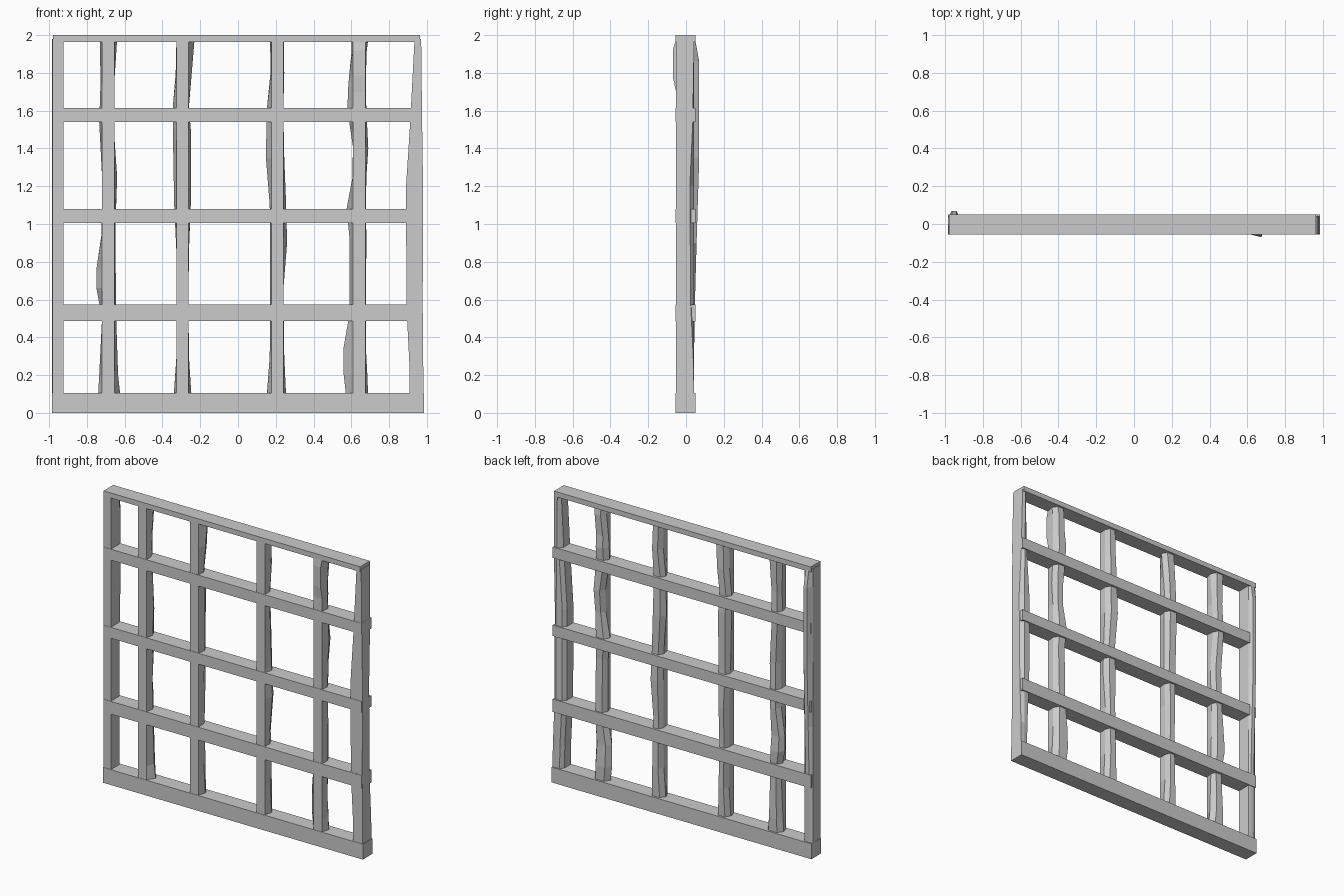
import bpy, bmesh


def rail(name, x0, x1, z0, z1):
    """Straight sawn cross beam."""
    bpy.ops.mesh.primitive_cube_add(size=1, location=((x0 + x1) / 2, -0.003, (z0 + z1) / 2))
    ob = bpy.context.object
    ob.name = name
    ob.scale = (x1 - x0, 0.105, z1 - z0)
    bpy.ops.object.transform_apply(location=True, rotation=False, scale=True)


def loft(name, rings):
    """Skin a stack of equal-sided cross-sections and cap both ends."""
    bm = bmesh.new()
    vs = [[bm.verts.new(p) for p in r] for r in rings]
    n = len(rings[0])
    for a, b in zip(vs, vs[1:]):
        for i in range(n):
            j = (i + 1) % n
            bm.faces.new((a[i], a[j], b[j], b[i]))
    bm.faces.new(vs[0][::-1])
    bm.faces.new(vs[-1])
    bmesh.ops.recalc_face_normals(bm, faces=bm.faces)
    me = bpy.data.meshes.new(name)
    bm.to_mesh(me)
    bm.free()
    bpy.context.collection.objects.link(bpy.data.objects.new(name, me))


def post(name, core, stations, bulge=None):
    """Flat straight front face, rough-hewn sides (z, left, right) behind it."""
    rings = []
    f0, f1 = core
    for k, (z, l, r) in enumerate(stations):
        back = 0.040 if k % 2 else 0.033
        fy = (bulge or {}).get(z, -0.053)
        t = 0.22 * (r - l)
        rings.append([(f0, -0.053, z), (f1, fy, z), (r, 0.0, z),
                      (r - t, back, z), (l + t, back, z), (l, 0.0, z)])
    loft(name, rings)


# Horizontal beams
rail("bottom_rail", -0.985, 0.985, 0.0, 0.105)
rail("lower_rail", -0.98, 0.975, 0.485, 0.573)
rail("middle_rail", -0.98, 0.975, 1.005, 1.08)
rail("upper_rail", -0.98, 0.975, 1.54, 1.615)
rail("top_rail", -0.98, 0.965, 1.965, 2.0)

# Inner rough posts
post("post_1", (-0.72, -0.655), [
    (0.02, -0.745, -0.615), (0.2, -0.735, -0.635), (0.5, -0.72, -0.645),
    (0.66, -0.75, -0.645), (0.76, -0.75, -0.648), (0.95, -0.722, -0.65),
    (1.25, -0.72, -0.64), (1.54, -0.735, -0.66), (1.75, -0.728, -0.655), (1.98, -0.732, -0.64)])
post("post_2", (-0.325, -0.262), [
    (0.02, -0.345, -0.242), (0.3, -0.326, -0.26), (0.6, -0.325, -0.262),
    (0.85, -0.326, -0.26), (1.1, -0.338, -0.25), (1.5, -0.345, -0.25),
    (1.62, -0.345, -0.26), (1.8, -0.33, -0.245), (1.98, -0.326, -0.23)])
post("post_3", (0.177, 0.24), [
    (0.02, 0.147, 0.258), (0.3, 0.168, 0.245), (0.65, 0.17, 0.24),
    (0.9, 0.17, 0.26), (1.1, 0.168, 0.255), (1.35, 0.148, 0.245),
    (1.6, 0.152, 0.24), (1.8, 0.172, 0.245), (1.98, 0.17, 0.242)])
post("post_4", (0.608, 0.675), [
    (0.02, 0.58, 0.692), (0.2, 0.56, 0.685), (0.35, 0.56, 0.677),
    (0.52, 0.59, 0.677), (0.93, 0.59, 0.68), (1.08, 0.575, 0.677),
    (1.25, 0.607, 0.68), (1.4, 0.61, 0.69), (1.6, 0.58, 0.68),
    (1.7, 0.582, 0.677), (1.78, 0.588, 0.677), (1.92, 0.602, 0.682), (1.98, 0.602, 0.69)],
    {1.78: -0.07, 1.92: -0.07})

# Left stile with a raised ridge on its back
loft("left_stile", [[(-0.982, -0.053, z), (-0.925, -0.053, z), (-0.925, 0.04, z),
                     (-0.94, y, z), (-0.965, y, z), (-0.985, 0.035, z)]
                    for z, y in ((0.02, 0.04), (0.5, 0.045), (0.9, 0.056), (1.35, 0.07),
                                 (1.86, 0.07), (1.98, 0.048))])

# Right stile with a wandering inner edge and chamfered back
loft("right_stile", [[(i, -0.053, z), (o, -0.053, z), (o, c, z),
                      (o - 0.025, 0.043, z), (i + 0.02, 0.04, z), (i, 0.015, z)]
                     for z, i, o, c in ((0.02, 0.91, 0.983, 0.043), (0.25, 0.908, 0.981, 0.04),
                                        (0.57, 0.892, 0.978, 0.025), (1.2, 0.89, 0.98, 0.02),
                                        (1.54, 0.912, 0.975, 0.036), (1.98, 0.935, 0.97, 0.043))])
